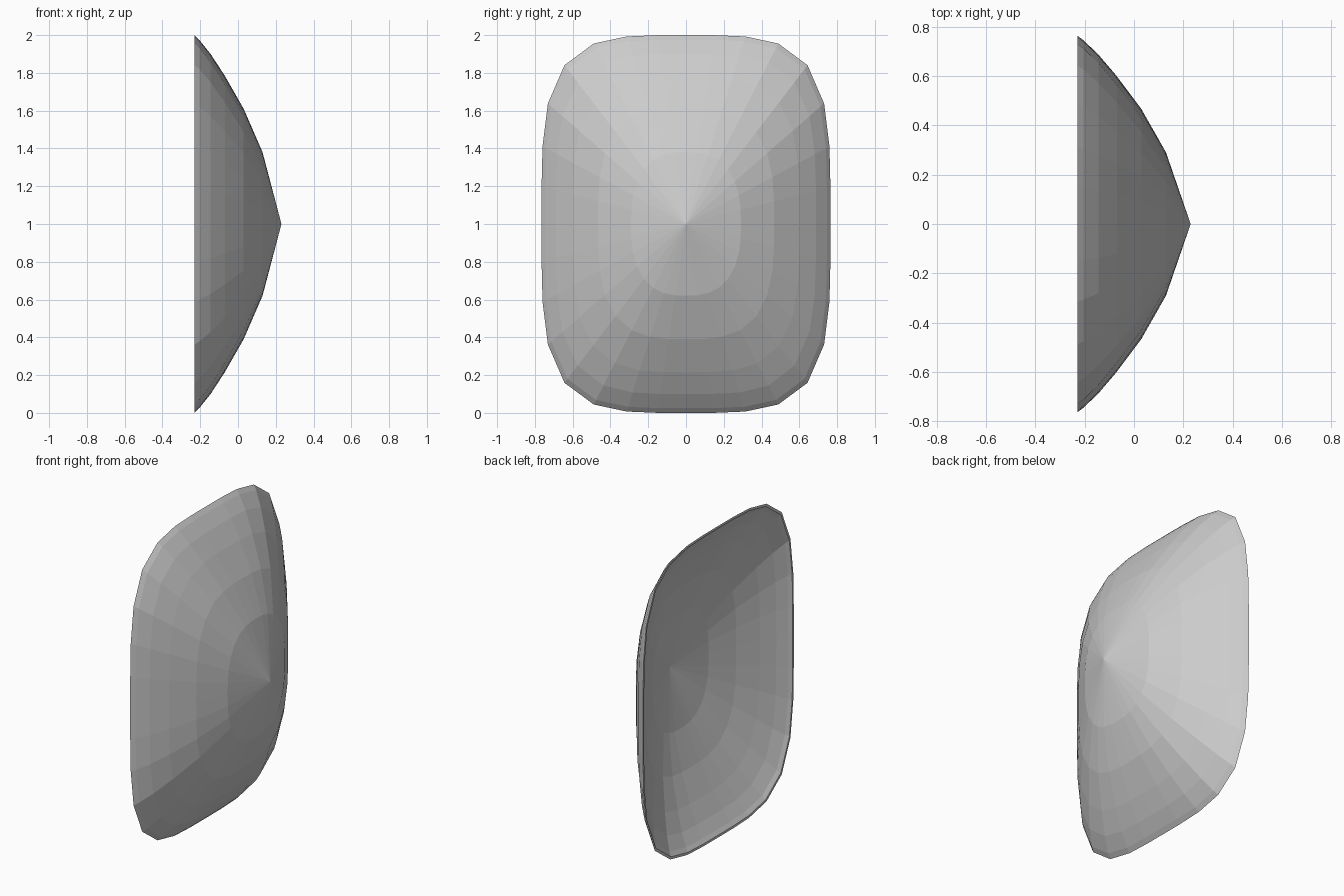
import bpy
import bmesh
import math

if "Cube" in bpy.data.objects:
    bpy.data.objects.remove(bpy.data.objects["Cube"])

HALF_W, HALF_H, BACK = 0.765, 1.0, -0.23
SEGMENTS = 32
# dome profile: (ring scale, x position, squareness of the ring)
PROFILE = [(0.38, 0.13, 2.6), (0.61, 0.03, 3.1), (0.785, -0.07, 3.5),
           (0.90, -0.145, 3.8), (0.975, -0.205, 4.0), (1.0, BACK, 4.0)]


def ring(bm, scale, x, power):
    """Rounded-rectangle loop of vertices facing x."""
    verts = []
    for i in range(SEGMENTS):
        a = 2 * math.pi * i / SEGMENTS
        c, s = math.cos(a), math.sin(a)
        r = scale / (abs(c) ** power + abs(s) ** power) ** (1 / power)
        verts.append(bm.verts.new((x, HALF_W * r * c, 1 + HALF_H * r * s)))
    return verts


def bridge(bm, a, b):
    for i in range(SEGMENTS):
        j = (i + 1) % SEGMENTS
        bm.faces.new((a[i], b[i], b[j], a[j]))


def dome(bm, depth, spread):
    """Pointed dome; returns its open rim loop."""
    tip = bm.verts.new((BACK + 0.46 * depth, 0, 1))
    loops = [ring(bm, s * spread, BACK + (x - BACK) * depth, n) for s, x, n in PROFILE]
    for i in range(SEGMENTS):
        bm.faces.new((tip, loops[0][i], loops[0][(i + 1) % SEGMENTS]))
    for a, b in zip(loops, loops[1:]):
        bridge(bm, a, b)
    return loops[-1]


# hollow dished shell: outer dome, shallower inner dome, thin rim
bm = bmesh.new()
outer = dome(bm, 1.0, 1.0)
inner = dome(bm, 0.75, 0.985)
bridge(bm, outer, inner)
bmesh.ops.recalc_face_normals(bm, faces=bm.faces)
mesh = bpy.data.meshes.new("domed_shell")
bm.to_mesh(mesh)
bm.free()
shell = bpy.data.objects.new("domed_shell", mesh)
bpy.context.collection.objects.link(shell)
